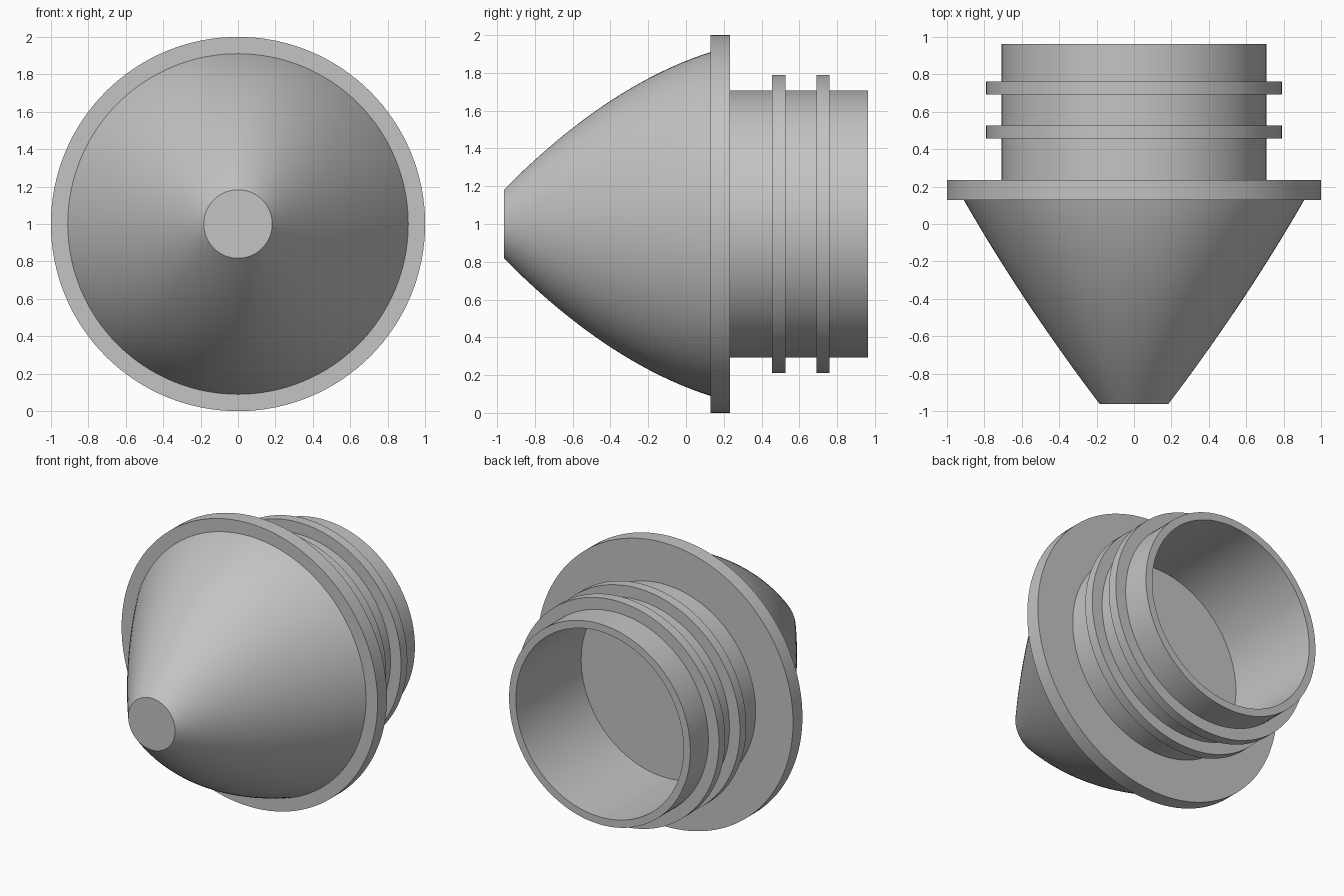
import bpy, bmesh
from math import sin, cos, pi, radians

cube = bpy.data.objects.get("Cube")
if cube:
    bpy.data.objects.remove(cube)

SEGMENTS = 128
AXIS_HEIGHT = 1.0

grey = bpy.data.materials.new("plain grey")
grey.use_nodes = True
COLOUR = (0.55, 0.55, 0.55, 1)
grey.diffuse_color = COLOUR
grey.node_tree.nodes["Principled BSDF"].inputs["Base Color"].default_value = COLOUR


def loft(name, sections, closed=False):
    """Skin elliptical sections (y, x radius, z radius) along the y axis.
    closed joins the last section to the first; otherwise the ends are capped."""
    bm = bmesh.new()
    rings = []
    for y, rx, rz in sections:
        angles = [2 * pi * i / SEGMENTS for i in range(SEGMENTS)]
        rings.append([bm.verts.new((rx * cos(a), y, AXIS_HEIGHT + rz * sin(a)))
                      for a in angles])
    pairs = list(zip(rings, rings[1:]))
    if closed:
        pairs.append((rings[-1], rings[0]))
    else:
        bm.faces.new(rings[0])
        bm.faces.new(rings[-1])
    for a, b in pairs:
        for i in range(SEGMENTS):
            j = (i + 1) % SEGMENTS
            bm.faces.new((a[i], a[j], b[j], b[i]))
    bmesh.ops.recalc_face_normals(bm, faces=bm.faces)
    mesh = bpy.data.meshes.new(name)
    bm.to_mesh(mesh)
    bm.free()
    mesh.materials.append(grey)
    mesh.shade_smooth()
    mesh.set_sharp_from_angle(angle=radians(30))
    obj = bpy.data.objects.new(name, mesh)
    bpy.context.collection.objects.link(obj)
    return obj


def sleeve(name, y0, y1, inner, outer):
    """Hollow round band with square edges."""
    return loft(name, [(y, r, r) for y, r in
                       ((y0, inner), (y0, outer), (y1, outer), (y1, inner))], True)


# Blunt nose: round at both ends, bulging more vertically than sideways
STEPS = 32
nose = []
for k in range(STEPS + 1):
    t = k / STEPS
    radius = 0.183 + 0.727 * t
    bulge = 4 * t * (1 - t)
    nose.append((-0.963 + 1.092 * t, radius + 0.025 * bulge, radius + 0.094 * bulge))
loft("nose_cone", nose)

# Wide flange, whose rear face is also the floor of the socket
loft("flange", [(0.129, 1, 1), (0.234, 1, 1)])

# Open socket tube with two raised sealing ribs
sleeve("socket_tube", 0.2, 0.963, 0.655, 0.708)
for name, start in (("front_rib", 0.456), ("rear_rib", 0.691)):
    sleeve(name, start, start + 0.07, 0.69, 0.79)
